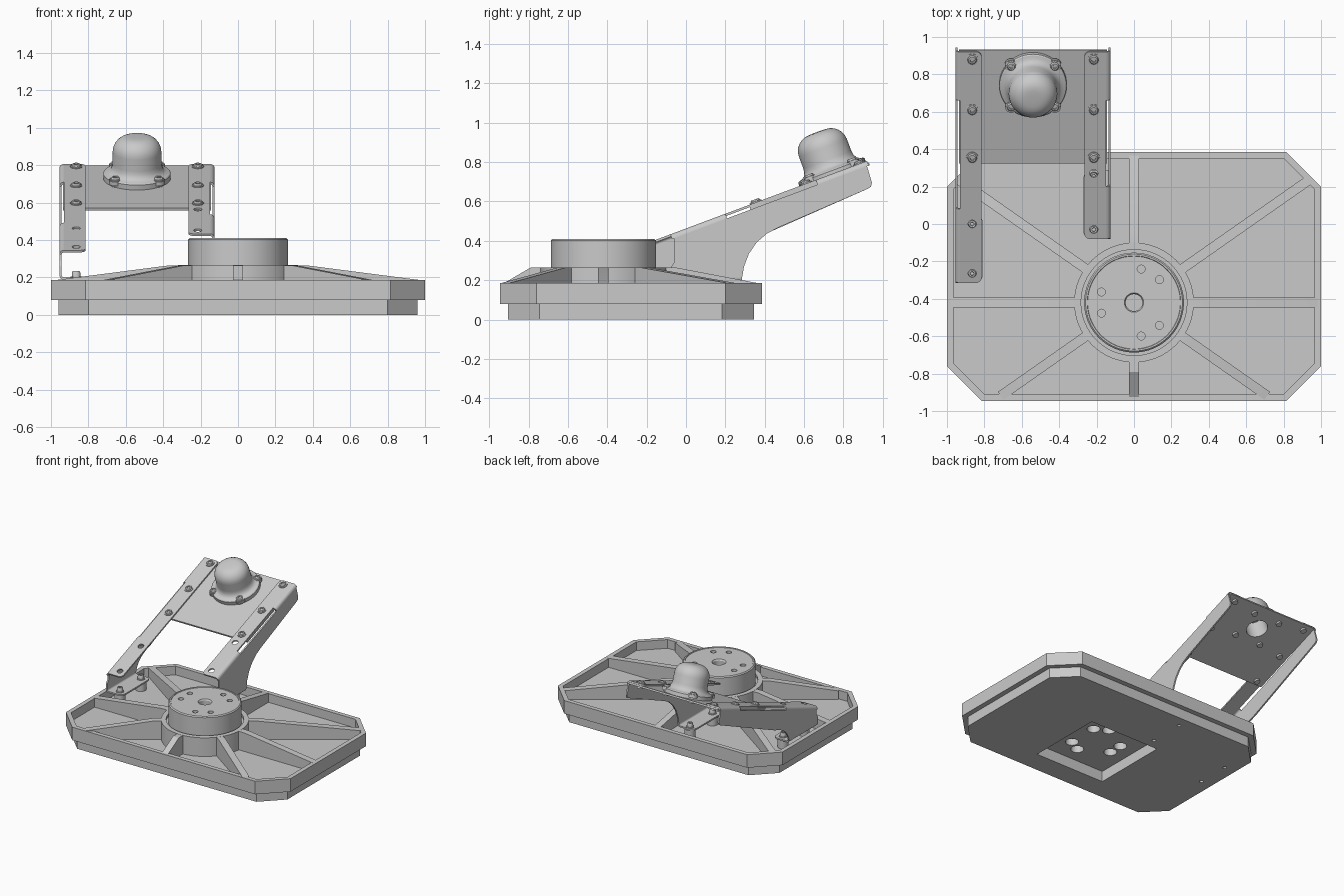
import bpy, bmesh, math
from mathutils import Matrix, Vector

cube = bpy.data.objects.get("Cube")
if cube:
    bpy.data.objects.remove(cube)

GREY = bpy.data.materials.new("plain grey")
GREY.use_nodes = True
GREY.diffuse_color = (0.59, 0.59, 0.59, 1)
GREY.node_tree.nodes["Principled BSDF"].inputs["Base Color"].default_value = (0.59, 0.59, 0.59, 1)
parts = []


def loft(name, rings, matrix=Matrix()):
    """Bridge equal rings of points and cap both ends."""
    bm = bmesh.new()
    loops = [[bm.verts.new(matrix @ Vector(p)) for p in ring] for ring in rings]
    n = len(loops[0])
    for a, b in zip(loops, loops[1:]):
        for i in range(n):
            j = (i + 1) % n
            bm.faces.new((a[i], a[j], b[j], b[i]))
    bm.faces.new(loops[0])
    bm.faces.new(loops[-1])
    bmesh.ops.recalc_face_normals(bm, faces=bm.faces)
    mesh = bpy.data.meshes.new(name)
    bm.to_mesh(mesh)
    bm.free()
    mesh.materials.append(GREY)
    ob = bpy.data.objects.new(name, mesh)
    bpy.context.collection.objects.link(ob)
    parts.append(ob)
    return ob


def lathe(name, profile, matrix=Matrix(), sides=24):
    turn = [math.tau * i / sides for i in range(sides)]
    return loft(name, [[(r * math.cos(t), r * math.sin(t), z) for t in turn]
                       for r, z in profile], matrix)


def rod(name, r, z0, z1, matrix=Matrix(), sides=24):
    return lathe(name, [(r, z0), (r, z1)], matrix, sides)


def box(name, x, y, z, matrix=Matrix()):
    return loft(name, [[(x[0], y[0], h), (x[1], y[0], h), (x[1], y[1], h), (x[0], y[1], h)]
                       for h in z], matrix)


def tab(name, side, x, y, z, r, matrix):
    """Flat strip whose two inner corners are rounded."""
    outline = [(x[1], y[0]), (x[1], y[1])]
    for cy, start in ((y[1] - r, 90), (y[0] + r, 180)):
        outline += [(x[0] + r + r * math.cos(math.radians(start + a)),
                     cy + r * math.sin(math.radians(start + a))) for a in range(0, 91, 15)]
    return loft(name, [[(side * px, py, h) for px, py in outline] for h in z], matrix)


def cut(ob, cutters):
    """Subtract the cutters, bake the result and drop the cutters."""
    for c in cutters:
        mod = ob.modifiers.new("cut", "BOOLEAN")
        mod.object, mod.operation, mod.solver = c, "DIFFERENCE", "EXACT"
        c.hide_render = True
    graph = bpy.context.evaluated_depsgraph_get()
    baked = bpy.data.meshes.new_from_object(ob.evaluated_get(graph))
    ob.modifiers.clear()
    ob.data = baked
    for c in cutters:
        parts.remove(c)
        bpy.data.objects.remove(c)


def bolt(name, matrix, r=0.032, h=0.016):
    """Washer with a button head and a socket."""
    lathe(name, [(r, 0), (r, .005), (r * .78, .006), (r * .75, h * .7), (r * .6, h),
                 (r * .35, h), (r * .3, h * .6)], matrix, 20)


def at(x, y, z=0):
    return Matrix.Translation((x, y, z))


# --- Base tray -------------------------------------------------------------
POCKET, FLOOR, RIM, HUB_Z = 0.085, 0.115, 0.185, 0.265


def octagon(inset, z):
    x, y0, y1 = 1 - inset, -.945 + inset, .385 - inset
    c = .185 - .586 * inset
    return [(-x + c, y0, z), (x - c, y0, z), (x, y0 + c, z), (x, y1 - c, z),
            (x - c, y1, z), (-x + c, y1, z), (-x, y1 - c, z), (-x, y0 + c, z)]


hub_at = at(0, -.42)
tray = loft("base_tray", [octagon(.04, 0), octagon(.04, .08), octagon(0, .08),
                          octagon(0, RIM), octagon(.035, RIM), octagon(.035, FLOOR)])
foot_bolts = [(-.865, -.265), (-.865, 0), (-.215, -.03), (-.215, .255)]
hub_spots = [hub_at @ Matrix.Rotation(math.radians(a + d), 4, "Z") @ at(.183, 0)
             for a in (60, 180, 300) for d in (-18, 18)]
cut(tray, [box("pocket_cutter", (-.31, .31), (-.31, .31), (-.05, POCKET), hub_at)]
    + [rod("hole_cutter", .014, -.05, .05, at(x, y)) for x, y in foot_bolts]
    + [rod("counterbore_cutter", .048, .05, .14, spot) for spot in hub_spots])

# --- Hub with a groove, paired blind holes and counterbores below ----------
hub = lathe("hub", [(.32, POCKET + .0005), (.32, HUB_Z), (.283, HUB_Z), (.283, .245), (.267, .245),
                    (.267, .402), (.259, .41), (.25, .41), (.248, .406)], hub_at, 64)
cut(hub, [lathe("centre_cutter", [(.045, .35), (.045, .395), (.06, .42)], hub_at, 32)]
    + [rod("bolt_cutter", .021, .37, .45, spot) for spot in hub_spots]
    + [rod("counterbore_cutter", .048, .02, .14, spot) for spot in hub_spots])

# --- Radial ribs: angle and length -----------------------------------------
for angle, reach in [(0, .98), (180, .98), (90, .785), (270, .505),
                     (35, 1.14), (145, 1.14), (215, .87), (325, .87)]:
    side = [(.29, FLOOR - .01), (.29, HUB_Z - .001), (.37, HUB_Z - .001),
            (reach, RIM), (reach, FLOOR - .01)]
    loft("rib", [[(r, w, z) for r, z in side] for w in (-.026, .026)],
         hub_at @ Matrix.Rotation(math.radians(angle), 4, "Z"))

# --- Tilted frame for the upper assembly -----------------------------------
TILT = math.radians(20.5)
ORIGIN_Z = .745
frame = at(-.54, .755, ORIGIN_Z) @ Matrix.Rotation(TILT, 4, "X")
HALF, BEND, SHEET = .415, .025, .012
ARC = [math.radians(a) for a in range(0, 91, 15)]


def up(y):
    """Distance along the slope for a given y."""
    return (y - .755) / math.cos(TILT)


def web_top(y):
    return ORIGIN_Z + (y - .755) * math.tan(TILT) - BEND / math.cos(TILT)


def bend(name, side, z, sign, span, matrix):
    """Quarter-round sheet corner that starts flat at height z."""
    outline = [(HALF - BEND + r * math.sin(t), z - sign * (BEND - r * math.cos(t)))
               for r, turn in ((BEND, ARC), (BEND - SHEET, ARC[::-1])) for t in turn]
    loft(name, [[(side * x, u, h) for x, h in outline] for u in span], matrix)


def bracket(side, word, shift, slot_start, access):
    front, back = -.08 + shift, up(.92)
    # Side web with a curved leg
    k = 1 + 1.7 * shift
    leg = [(.47, .468), (.41, .436), (.36, .393), (.32, .335), (.295, .27), (.285, .213)]
    web = [(front, .213), (front, .26), (front + .02, .29), (front + .02, web_top(front + .02)),
           (.92, web_top(.92)), (.945, .695), (.94, .675), (.925, .665)]
    web += [(y + shift, .2 + (z - .2) * k) for y, z in leg]
    loft(word + "_bracket_web", [[(-.54 + side * x, y, z) for y, z in web]
                                 for x in (HALF - SHEET, HALF)])
    # Top flange with access holes
    u0, x1 = up(front), HALF - BEND
    flange = tab(word + "_bracket_flange", side, (.275, x1), (u0, back), (-SHEET, 0), .03, frame)
    cut(flange, [rod("access_cutter", .022, -.05, .05, frame @ at(side * .325, up(y)))
                 for y in access])
    # Bent corner, left open along the slot
    for span in ((u0, up(slot_start)), (up(.66), back)):
        bend(word + "_bracket_bend", side, 0, 1, span, frame)
    # Foot folded inward
    foot = (front, front + .365)
    tab(word + "_bracket_foot", side, (.27, x1), foot, (.188, .2), .04, at(-.54, 0))
    bend(word + "_foot_bend", side, .188, -1, foot, at(-.54, 0))
    # Flange screws and their ends below the plate
    for y in (.355, .61, .88):
        spot = frame @ at(side * .325, up(y))
        bolt("flange_screw", spot)
        rod("screw_end", .022, -.042, -.01, spot, 16)


bracket(-1, "right", -.235, .08, (-.265, 0))
bracket(1, "left", 0, .2, (-.03, .27))

for x, y in foot_bolts:
    rod("foot_boss", .04, FLOOR - .01, .188, at(x, y))
    bolt("foot_bolt", at(x, y, .2), .03, .035)

# --- Cross plate -----------------------------------------------------------
dome_at = frame @ at(0, -.011)
plate = box("cross_plate", (-HALF + .02, HALF - .02), (up(.32), up(.925)),
            (-SHEET - .014, -SHEET), frame)
cut(plate, [rod("plate_cutter", .08, -.1, .1, dome_at, 40)])

# --- Dome on its round mounting flange -------------------------------------
dome = [(.18, -SHEET), (.18, .016), (.174, .022), (.155, .027), (.142, .037), (.133, .055), (.13, .075)]
dome += [(.045 + .085 * math.cos(t), .14 + .085 * math.sin(t)) for t in ARC]
dome += [(.02, .226)]
body = lathe("dome", dome, dome_at, 56)
cut(body, [rod("dome_cutter", .08, -.05, .12, dome_at, 40)])
for x in (-.116, .116):
    for u in (-.116, .116):
        spot = dome_at @ at(x, u)
        rod("dome_lug", .035, 0, .023, spot)
        bolt("dome_screw", spot @ at(0, 0, .023), .03)
        rod("dome_screw_end", .022, -.042, -.01, spot, 16)

# --- Smooth round faces, keep sharp edges ----------------------------------
bpy.ops.object.select_all(action="DESELECT")
for ob in parts:
    ob.select_set(True)
bpy.context.view_layer.objects.active = parts[0]
bpy.ops.object.shade_smooth_by_angle(angle=math.radians(30))
